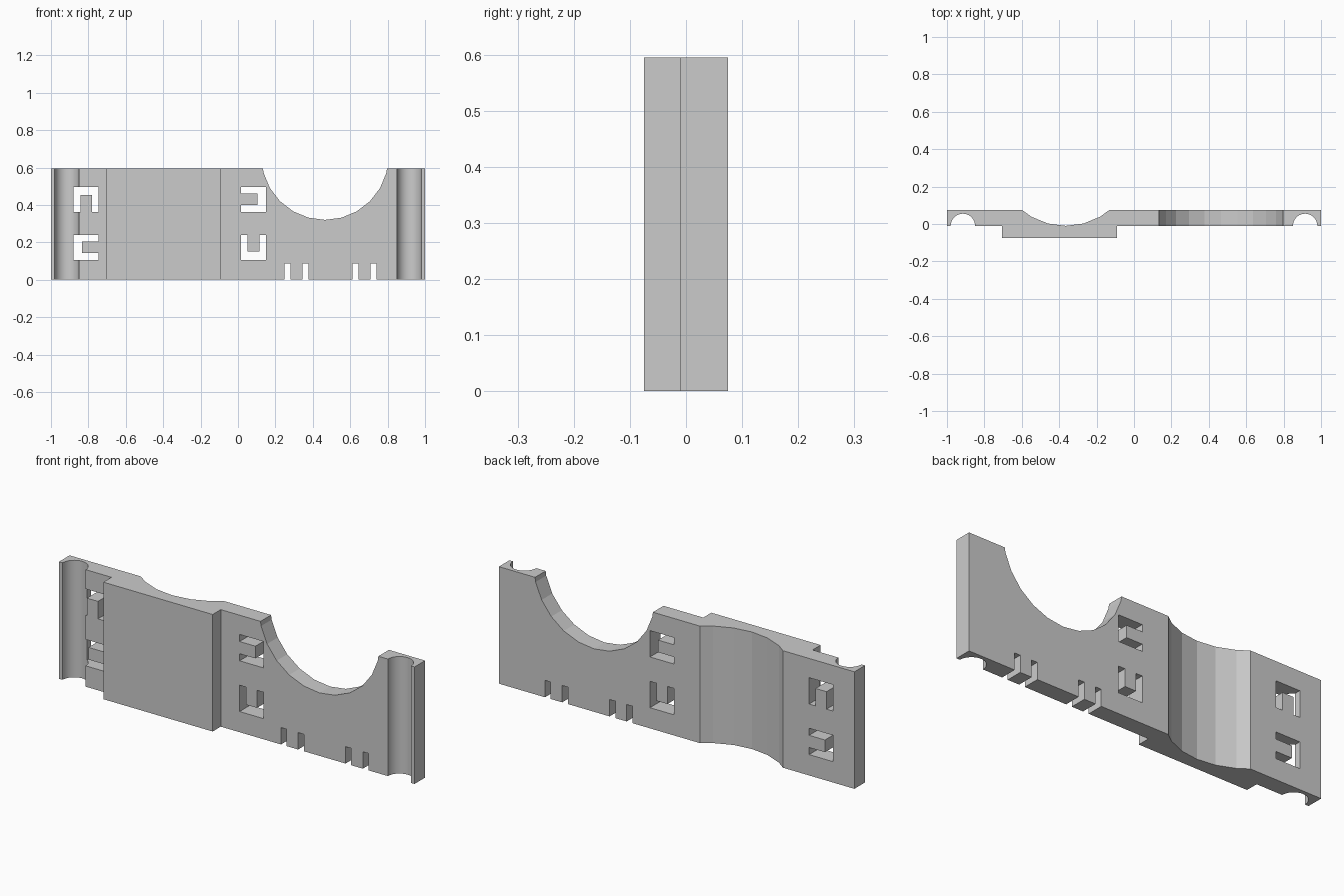
import bpy, bmesh
from math import cos, sin, pi, radians

if "Cube" in bpy.data.objects:
    bpy.data.objects.remove(bpy.data.objects["Cube"], do_unlink=True)

FRONT, BACK, PAD, HEIGHT = -0.01, 0.075, -0.075, 0.595

grey = bpy.data.materials.new("plain grey")
grey.use_nodes = True
grey.diffuse_color = (0.6, 0.6, 0.6, 1)
grey.node_tree.nodes["Principled BSDF"].inputs["Base Color"].default_value = (0.6, 0.6, 0.6, 1)


def arc(cx, cy, r, start, end, steps):
    """Points along a circular arc, angles in degrees."""
    angles = [radians(start + (end - start) * i / steps) for i in range(steps + 1)]
    return [(cx + r * cos(a), cy + r * sin(a)) for a in angles]


def add_prism(bm, points, offset):
    """Extrude a closed outline of 3D points along an offset."""
    face = bm.faces.new([bm.verts.new(p) for p in points])
    new = bmesh.ops.extrude_face_region(bm, geom=[face])["geom"]
    verts = [g for g in new if isinstance(g, bmesh.types.BMVert)]
    bmesh.ops.translate(bm, verts=verts, vec=offset)


def make_object(name, bm):
    bmesh.ops.recalc_face_normals(bm, faces=bm.faces)
    mesh = bpy.data.meshes.new(name)
    bm.to_mesh(mesh)
    bm.free()
    mesh.materials.append(grey)
    obj = bpy.data.objects.new(name, mesh)
    bpy.context.collection.objects.link(obj)
    return obj


# Panel: plan outline with front grooves, raised front pad and back hollow
outline = [(-1, FRONT)]
outline += arc(-0.915, FRONT, 0.065, 180, 0, 32)
outline += [(-0.705, FRONT), (-0.705, PAD), (-0.09, PAD), (-0.09, FRONT)]
outline += arc(0.915, FRONT, 0.065, 180, 0, 32)
outline += [(1, FRONT), (1, BACK), (-0.132, BACK)]
outline += arc(-0.365, FRONT + 0.37, 0.37, -60, -120, 4)
outline += [(-0.598, BACK), (-1, BACK)]
bm = bmesh.new()
add_prism(bm, [(x, y, 0) for x, y in outline], (0, 0, HEIGHT))
panel = make_object("panel", bm)

# Cutters: everything that passes through the panel from front to back
bm = bmesh.new()


def cut(points):
    add_prism(bm, [(x, -0.2, z) for x, z in points], (0, 0.4, 0))


def u_window(cx, cz, turns):
    """U-shaped window around a tongue, turned in quarter steps."""
    h, w, d = 0.067, 0.031, -0.022
    shape = [(-h, h), (-h, -h), (h, -h), (h, h), (w, h), (w, d), (-w, d), (-w, h)]
    c, s = cos(turns * pi / 2), sin(turns * pi / 2)
    cut([(cx + x * c - z * s, cz + x * s + z * c) for x, z in shape])


# Large rounded notch in the top edge
cut(arc(0.465, 0.66, 0.34, -90, 255, 23))

# Tongued windows
u_window(-0.812, 0.43, 2)
u_window(-0.812, 0.173, 3)
u_window(0.083, 0.43, 1)
u_window(0.083, 0.172, 0)

# Small slots in the bottom edge
for x in (0.265, 0.361, 0.628, 0.725):
    cut([(x - 0.016, -0.1), (x + 0.016, -0.1), (x + 0.016, 0.086), (x - 0.016, 0.086)])

cutter = make_object("opening_cutter", bm)
cutter.hide_render = True

mod = panel.modifiers.new("openings", "BOOLEAN")
mod.operation = "DIFFERENCE"
mod.solver = "EXACT"
mod.object = cutter
bpy.context.view_layer.objects.active = panel
panel.select_set(True)
cutter.select_set(False)
bpy.ops.object.modifier_apply(modifier=mod.name)
bpy.data.objects.remove(cutter, do_unlink=True)

# Smooth grooves, faceted hollow and notch
bpy.ops.object.shade_smooth_by_angle(angle=radians(10))
